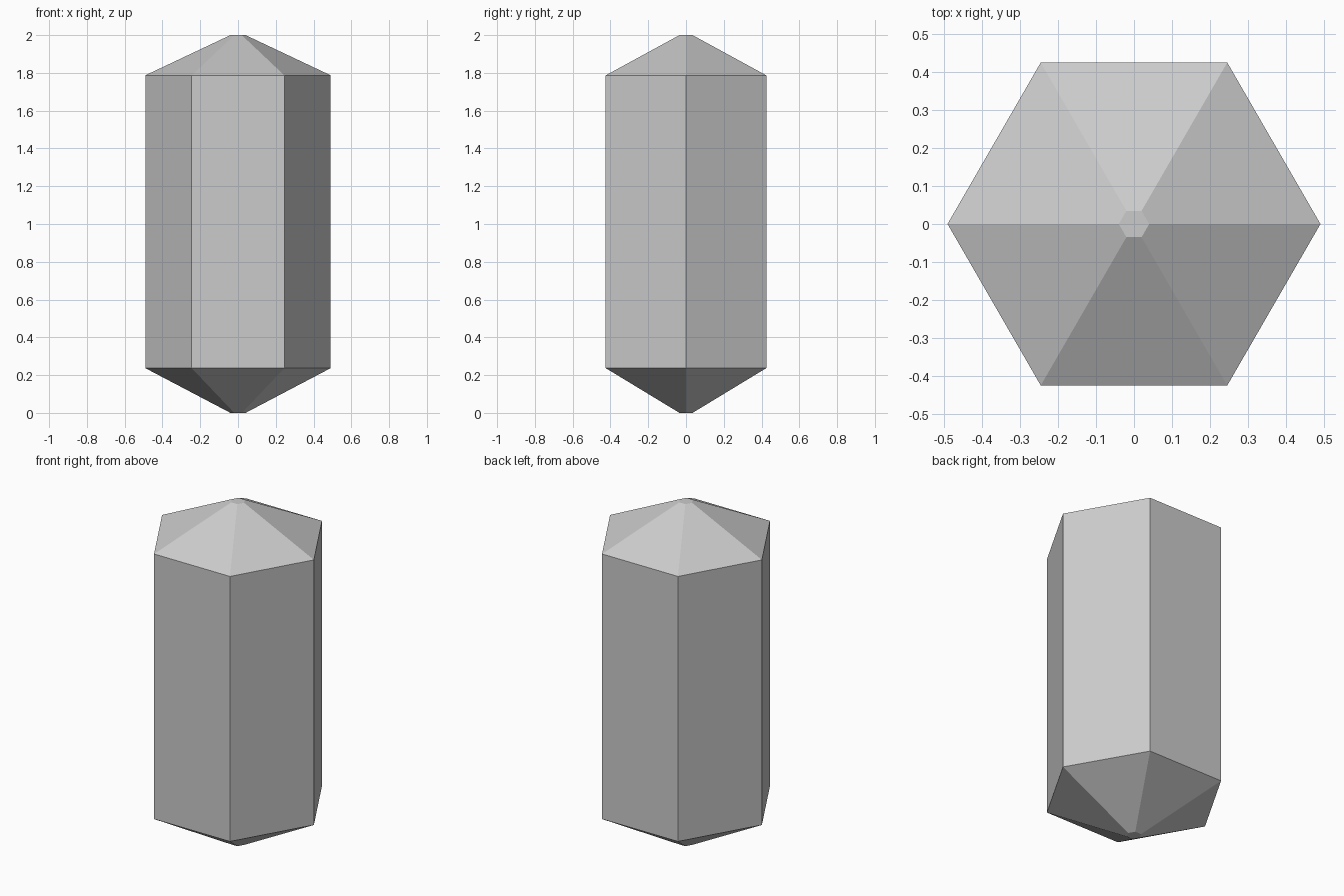
import bpy, bmesh
from math import cos, sin, tau

if "Cube" in bpy.data.objects:
    bpy.data.objects.remove(bpy.data.objects["Cube"])

SIDES = 6
# (radius, height) from the bottom tip to the top tip
PROFILE = [(0.04, 0.0), (0.491, 0.237), (0.491, 1.787), (0.04, 2.0)]

bm = bmesh.new()

# Hexagonal rings with corners on the x axis
rings = [[bm.verts.new((r * cos(tau * i / SIDES), r * sin(tau * i / SIDES), z))
          for i in range(SIDES)] for r, z in PROFILE]

# Sloped ends and straight sides
for low, high in zip(rings, rings[1:]):
    for i in range(SIDES):
        j = (i + 1) % SIDES
        bm.faces.new((low[i], low[j], high[j], high[i]))

# Small flat tips
bm.faces.new(rings[0][::-1])
bm.faces.new(rings[-1])

mesh = bpy.data.meshes.new("hexagonal_crystal")
bm.to_mesh(mesh)
bm.free()
bpy.context.collection.objects.link(bpy.data.objects.new("hexagonal_crystal", mesh))
